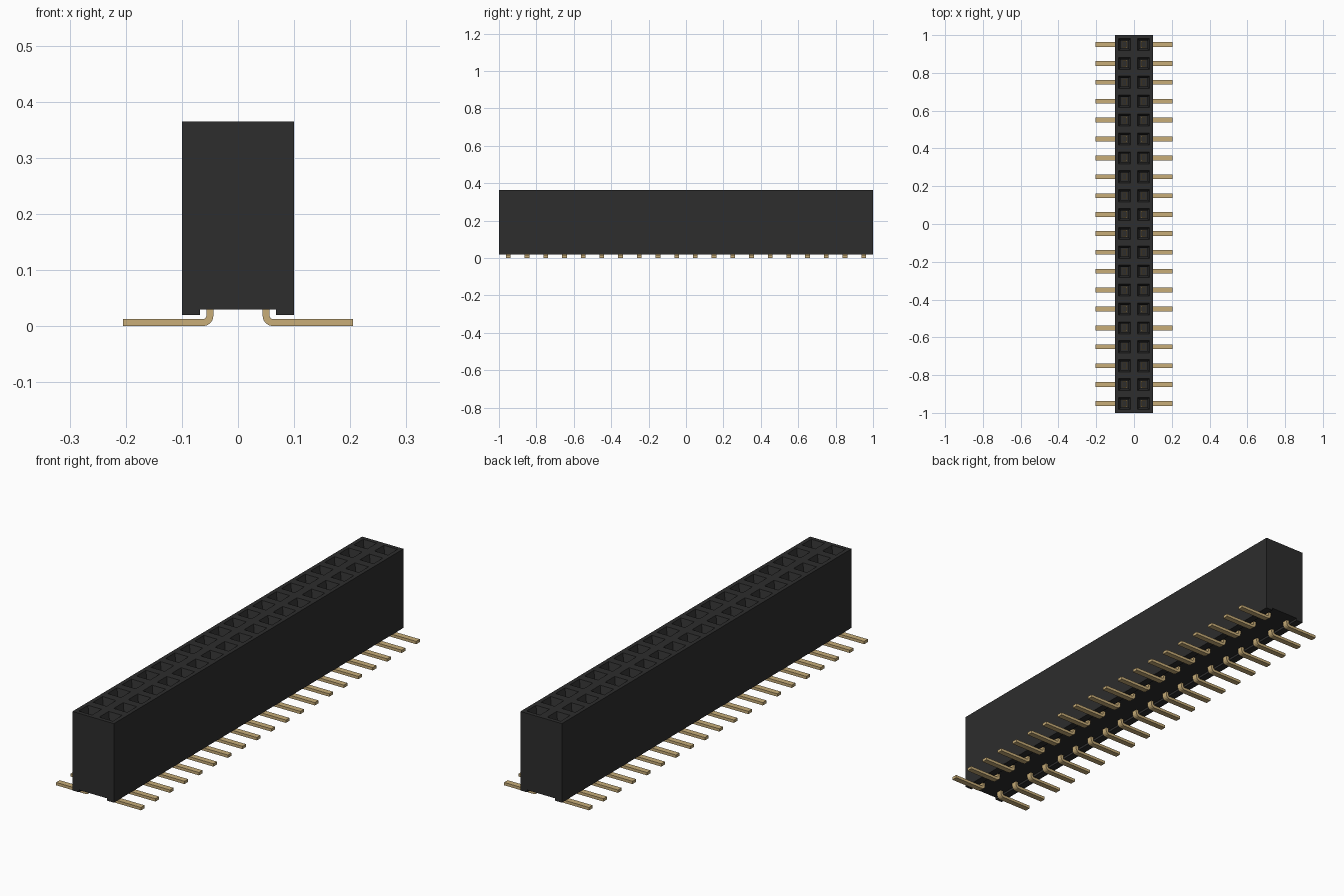
import bpy, bmesh, math

if "Cube" in bpy.data.objects:
    bpy.data.objects.remove(bpy.data.objects["Cube"])

ROWS, PITCH = 20, 0.1
TOP, BASE, FOOT = 0.365, 0.03, 0.02


def material(name, rgb):
    m = bpy.data.materials.new(name)
    m.diffuse_color = (*rgb, 1)
    m.use_nodes = True
    m.node_tree.nodes["Principled BSDF"].inputs["Base Color"].default_value = m.diffuse_color
    return m


black = material("black plastic", (0.026, 0.026, 0.026))
gold = material("gold contact", (0.58, 0.42, 0.19))


def finish(bm, name, mat):
    bmesh.ops.recalc_face_normals(bm, faces=bm.faces)
    mesh = bpy.data.meshes.new(name)
    bm.to_mesh(mesh)
    bm.free()
    mesh.materials.append(mat)
    ob = bpy.data.objects.new(name, mesh)
    bpy.context.collection.objects.link(ob)
    return ob


def prism(bm, profile, y0, y1):
    """Solid with an (x, z) outline between two y positions."""
    a = [bm.verts.new((x, y0, z)) for x, z in profile]
    b = [bm.verts.new((x, y1, z)) for x, z in profile]
    bm.faces.new(a)
    bm.faces.new(b[::-1])
    n = len(profile)
    for i in range(n):
        j = (i + 1) % n
        bm.faces.new((a[i], a[j], b[j], b[i]))


centres = [(i - (ROWS - 1) / 2) * PITCH for i in range(ROWS)]

# Housing: top made of square cells, each sunk into a tapered socket
bm = bmesh.new()
grid = [[bm.verts.new((x, -1 + i * PITCH, TOP)) for x in (-0.1, 0, 0.1)]
        for i in range(ROWS + 1)]
cells = [bm.faces.new((grid[i][k], grid[i][k + 1], grid[i + 1][k + 1], grid[i + 1][k]))
         for i in range(ROWS) for k in range(2)]
bm.normal_update()
bmesh.ops.inset_individual(bm, faces=cells, thickness=0.0175, use_even_offset=True)


def sink(scale, z):
    """Extrude each socket floor down to z and scale it about its centre."""
    out = bmesh.ops.extrude_discrete_faces(bm, faces=cells)["faces"]
    for f in out:
        c = f.calc_center_median()
        for v in f.verts:
            v.co.x = c.x + (v.co.x - c.x) * scale
            v.co.y = c.y + (v.co.y - c.y) * scale
            v.co.z = z
    return out


cells = sink(0.68, TOP - 0.03)
cells = sink(1.0, 0.1)

# Housing: walls and underside channel, joined to the top cells
outline = [(-0.1, TOP), (-0.1, FOOT), (-0.068, FOOT), (-0.068, BASE),
           (0.068, BASE), (0.068, FOOT), (0.1, FOOT), (0.1, TOP)]
rings = [[bm.verts.new((x, -1 + i * PITCH, z)) for x, z in outline]
         for i in range(ROWS + 1)]
for a, b in zip(rings, rings[1:]):
    for j in range(len(outline) - 1):
        bm.faces.new((a[j], a[j + 1], b[j + 1], b[j]))
for ring, row in ((rings[0], grid[0]), (rings[-1], grid[-1])):
    bm.faces.new(ring + [row[1]])
bmesh.ops.remove_doubles(bm, verts=bm.verts, dist=0.0005)
finish(bm, "housing", black)

# Bent surface-mount legs, one row each side
T, X0, R = 0.0125, 0.044, 0.018


def arc(r, angles):
    return [(X0 + R + r * math.cos(math.radians(a)),
             R + r * math.sin(math.radians(a))) for a in angles]


steps = [270, 247.5, 225, 202.5, 180]
leg = ([(0.205, 0)] + arc(R, steps) + [(X0, 0.06), (X0 + T, 0.06)]
       + arc(R - T, steps[::-1]) + [(0.205, T)])
for side, name in ((-1, "left_legs"), (1, "right_legs")):
    bm = bmesh.new()
    for y in centres:
        prism(bm, [(side * x, z) for x, z in leg], y - 0.0125, y + 0.0125)
    finish(bm, name, gold)

# Thin rectangular spring contacts inside the sockets
W, D, WALL = 0.012, 0.018, 0.004
bm = bmesh.new()
for y in centres:
    for cx in (-0.05, 0.05):
        loops = []
        for z in (0.1, TOP - 0.035):
            for w, d in ((W, D), (W - WALL, D - WALL)):
                loops.append([bm.verts.new((cx + sx * w, y + sy * d, z))
                              for sx, sy in ((-1, -1), (1, -1), (1, 1), (-1, 1))])
        lo, li, uo, ui = loops
        for p, q in ((lo, uo), (uo, ui), (ui, li), (li, lo)):
            for j in range(4):
                k = (j + 1) % 4
                bm.faces.new((p[j], p[k], q[k], q[j]))
finish(bm, "socket_contacts", gold)
